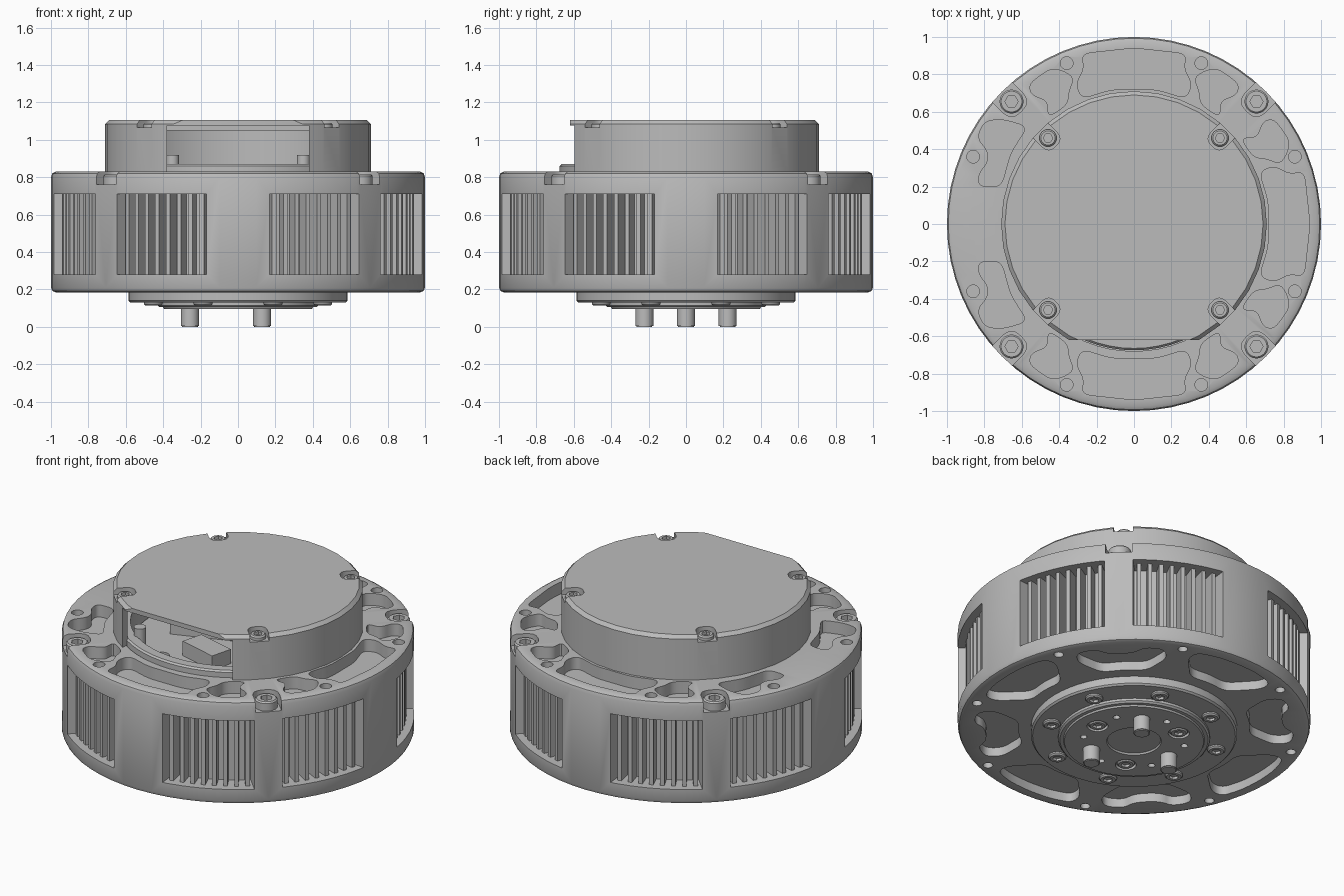
import bpy, bmesh
from math import sin, cos, pi, radians
from mathutils import Vector, Matrix

cube = bpy.data.objects.get("Cube")
if cube:
    bpy.data.objects.remove(cube)

grey = bpy.data.materials.new("satin_grey")
grey.use_nodes = True
grey.diffuse_color = (0.5, 0.5, 0.5, 1)
grey.node_tree.nodes["Principled BSDF"].inputs["Base Color"].default_value = (0.5, 0.5, 0.5, 1)

QUARTERS = (0, 90, 180, 270)
DIAGONALS = (45, 135, 225, 315)


def circle(x, y, r, n=20):
    return [(x + r * cos(2 * pi * i / n), y + r * sin(2 * pi * i / n)) for i in range(n)]


def box(x0, x1, y0, y1):
    return [(x0, y0), (x1, y0), (x1, y1), (x0, y1)]


def mirrored(half):
    """Close a half outline by reflecting it across the radial axis."""
    return half + [(u, -v) for u, v in reversed(half) if v]


def rounded(pts, r, steps=4):
    out = []
    for i, p in enumerate(pts):
        p, a, b = Vector(p), Vector(pts[i - 1]), Vector(pts[(i + 1) % len(pts)])
        s = p + (a - p).normalized() * min(r, (a - p).length * 0.45)
        e = p + (b - p).normalized() * min(r, (b - p).length * 0.45)
        for k in range(steps + 1):
            t = k / steps
            out.append(s * (1 - t) ** 2 + p * 2 * t * (1 - t) + e * t * t)
    return out


def prism(bm, pts, z0, z1, ang=0):
    """Extrude an outline from z0 to z1, turned about the main axis."""
    turn = Matrix.Rotation(radians(ang), 3, 'Z')
    low = [bm.verts.new(turn @ Vector((p[0], p[1], z0))) for p in pts]
    high = [bm.verts.new(turn @ Vector((p[0], p[1], z1))) for p in pts]
    bm.faces.new(low[::-1])
    bm.faces.new(high)
    for i in range(len(pts)):
        j = (i + 1) % len(pts)
        bm.faces.new((low[i], low[j], high[j], high[i]))


def make(name, bm):
    bmesh.ops.recalc_face_normals(bm, faces=bm.faces[:])
    me = bpy.data.meshes.new(name)
    bm.to_mesh(me)
    bm.free()
    ob = bpy.data.objects.new(name, me)
    bpy.context.collection.objects.link(ob)
    return ob


def lathe(name, profile, n=64, closed=False):
    bm = bmesh.new()
    vs = [bm.verts.new((r, 0, z)) for r, z in profile]
    es = [bm.edges.new(pair) for pair in zip(vs, vs[1:])]
    if closed:
        es.append(bm.edges.new((vs[-1], vs[0])))
    bmesh.ops.spin(bm, geom=vs + es, cent=(0, 0, 0), axis=(0, 0, 1), angle=2 * pi, steps=n)
    bmesh.ops.remove_doubles(bm, verts=bm.verts[:], dist=0.0001)
    return make(name, bm)


def cut(ob, bm):
    """Subtract the cutter shapes and bake the result."""
    cutter = make("cutter", bm)
    cutter.hide_render = True
    mod = ob.modifiers.new("cut", 'BOOLEAN')
    mod.operation, mod.solver, mod.object = 'DIFFERENCE', 'EXACT', cutter
    dg = bpy.context.evaluated_depsgraph_get()
    me = bpy.data.meshes.new_from_object(ob.evaluated_get(dg))
    ob.modifiers.clear()
    ob.data = me
    bpy.data.objects.remove(cutter)


def finish(ob):
    ob.data.materials.clear()
    ob.data.materials.append(grey)
    bpy.ops.object.select_all(action='DESELECT')
    ob.select_set(True)
    bpy.context.view_layer.objects.active = ob
    bpy.ops.object.shade_smooth_by_angle(angle=radians(30))


def screws(name, r, height, z, dist, angles, flip=False):
    """Socket head screws sharing one mesh, with z at the head's outer face."""
    first = lathe(name, [(0, -height), (r, -height), (r, -0.008), (r - 0.008, 0), (0, 0)], 24)
    bm = bmesh.new()
    prism(bm, circle(0, 0, r * 0.55, 6), -height * 0.6, 0.1)
    cut(first, bm)
    finish(first)
    for i, a in enumerate(angles):
        ob = first
        if i:
            ob = bpy.data.objects.new(f"{name}_{i + 1}", first.data)
            bpy.context.collection.objects.link(ob)
        ob.location = (dist * cos(radians(a)), dist * sin(radians(a)), z)
        ob.rotation_euler = (pi if flip else 0, 0, 0)


# Main housing with the well under the cap
housing = lathe("housing", [(0, 0.185), (0.975, 0.185), (0.992, 0.192), (1, 0.21), (1, 0.8),
                            (0.993, 0.82), (0.975, 0.83), (0.68, 0.83), (0.68, 0.7), (0, 0.7)])

# Side windows
WINDOWS = [q + side for q in QUARTERS for side in (25, 65)]
bm = bmesh.new()
for a in WINDOWS:
    arc = [radians(-15.7 + 31.4 * i / 6) for i in range(7)]
    inner = [(0.87 * cos(t * 0.94), 0.87 * sin(t * 0.94)) for t in arc]
    outer = [(1.1 * cos(t), 1.1 * sin(t)) for t in reversed(arc)]
    prism(bm, inner + outer, 0.28, 0.71, a)
cut(housing, bm)

# Top pockets, small holes and open screw seats
long_pocket = rounded(mirrored([(0.94, 0), (0.91, 0.28), (0.83, 0.265), (0.75, 0.31),
                                (0.67, 0.28), (0.72, 0.12)]), 0.05)
small_pocket = [(0.82, 0.38), (0.83, 0.45), (0.75, 0.56), (0.69, 0.55), (0.66, 0.46),
                (0.57, 0.46), (0.64, 0.355), (0.71, 0.35), (0.78, 0.32)]
side_pocket = [(0.8, 0.55), (0.7, 0.56), (0.57, 0.52), (0.66, 0.38), (0.71, 0.2),
               (0.83, 0.2), (0.83, 0.27), (0.78, 0.33), (0.78, 0.39), (0.84, 0.46)]
bm = bmesh.new()
for q in QUARTERS:
    if q != 180:
        prism(bm, long_pocket, 0.755, 0.9, q)
    for s in (1, -1):
        shape = side_pocket if q == 180 else small_pocket
        prism(bm, rounded([(u, v * s) for u, v in shape], 0.045), 0.755, 0.9, q)
        prism(bm, circle(0.86, 0.36 * s, 0.034), 0.755, 0.9, q)
for a in DIAGONALS:
    prism(bm, rounded(box(0.852, 1.2, -0.075, 0.075), 0.07), 0.76, 0.9, a)
cut(housing, bm)

# Bottom pockets, notched on the diagonals, with holes between them
plain = rounded(mirrored([(0.93, 0), (0.92, 0.14), (0.88, 0.27), (0.8, 0.27), (0.65, 0.13),
                          (0.665, 0)]), 0.05)
notched = rounded(mirrored([(0.84, 0), (0.85, 0.08), (0.9, 0.14), (0.87, 0.25), (0.77, 0.255),
                            (0.645, 0.13), (0.66, 0)]), 0.05)
bm = bmesh.new()
for q in QUARTERS:
    prism(bm, plain, 0.1, 0.24, q)
    prism(bm, notched, 0.1, 0.24, q + 45)
    for s in (1, -1):
        prism(bm, circle(0.86, 0.36 * s, 0.028), 0.1, 0.24, q)
cut(housing, bm)
finish(housing)

# Upright fins inside the windows
bm = bmesh.new()
for a in WINDOWS:
    for i in range(8):
        prism(bm, box(0.85, 0.955, -0.012, 0.012), 0.27, 0.72, a - 13.3 + 3.8 * i)
finish(make("cooling_fins", bm))

# Hollow top cap with an open, flattened front
cap = lathe("top_cap", [(0, 1.105), (0.69, 1.105), (0.71, 1.085), (0.71, 0.8), (0.67, 0.8),
                        (0.67, 1.05), (0, 1.05)], 36)
bm = bmesh.new()
prism(bm, box(-0.38, 0.38, -1, -0.45), 0.7, 1.077)
cut(cap, bm)
bm = bmesh.new()
prism(bm, box(-0.8, 0.8, -1, -0.62), 0.7, 1.2)
for a in DIAGONALS:
    prism(bm, rounded(box(0.59, 0.9, -0.055, 0.055), 0.05), 1.065, 1.2, a)
cut(cap, bm)
finish(cap)

# Parts seen through the front opening
finish(lathe("inner_lip", [(0.61, 0.72), (0.675, 0.72), (0.675, 0.86), (0.665, 0.87),
                           (0.61, 0.87)], closed=True))
board = lathe("circuit_board", [(0, 0.69), (0.6, 0.69), (0.6, 0.74), (0, 0.74)])
bm = bmesh.new()
for x in (-0.25, 0, 0.25):
    prism(bm, circle(x, -0.48 + abs(x) * 0.3, 0.05), 0.71, 0.8)
cut(board, bm)
finish(board)
bm = bmesh.new()
for x in (-0.35, 0.35):
    prism(bm, circle(x, -0.47, 0.035), 0.73, 0.92)
prism(bm, box(-0.06, 0.2, -0.36, -0.22), 0.73, 0.83, -15)
prism(bm, box(-0.4, 0.4, 0.0, 0.06), 0.73, 0.8, 20)
finish(make("board_parts", bm))

# Bottom flange and output disc
finish(lathe("bottom_flange", [(0, 0.2), (0.585, 0.2), (0.585, 0.14), (0.575, 0.13), (0, 0.13)]))
disc = lathe("output_disc", [(0, 0.15), (0.43, 0.15), (0.43, 0.115), (0.42, 0.105), (0.4, 0.105),
                             (0.395, 0.095), (0.155, 0.095), (0.15, 0.105), (0, 0.105)])
bm = bmesh.new()
for i in range(6):
    prism(bm, circle(0.29, 0, 0.02, 12), 0, 0.125, 30 + 60 * i)
for a in (0, 120, 240):
    prism(bm, circle(0.27, 0, 0.06), 0, 0.115, a)
cut(disc, bm)
finish(disc)

# Drive pins
bm = bmesh.new()
for a in (60, 180, 300):
    prism(bm, circle(0.257, 0, 0.048), 0.005, 0.12, a)
    prism(bm, circle(0.257, 0, 0.042), 0, 0.006, a)
finish(make("drive_pins", bm))

# Screws
screws("housing_screw", 0.064, 0.06, 0.815, 0.926, DIAGONALS)
screws("cap_screw", 0.046, 0.03, 1.09, 0.65, DIAGONALS)
screws("flange_screw", 0.05, 0.025, 0.113, 0.49, [22.5 + 45 * i for i in range(8)], True)
screws("disc_screw", 0.05, 0.025, 0.095, 0.27, (0, 120, 240), True)
